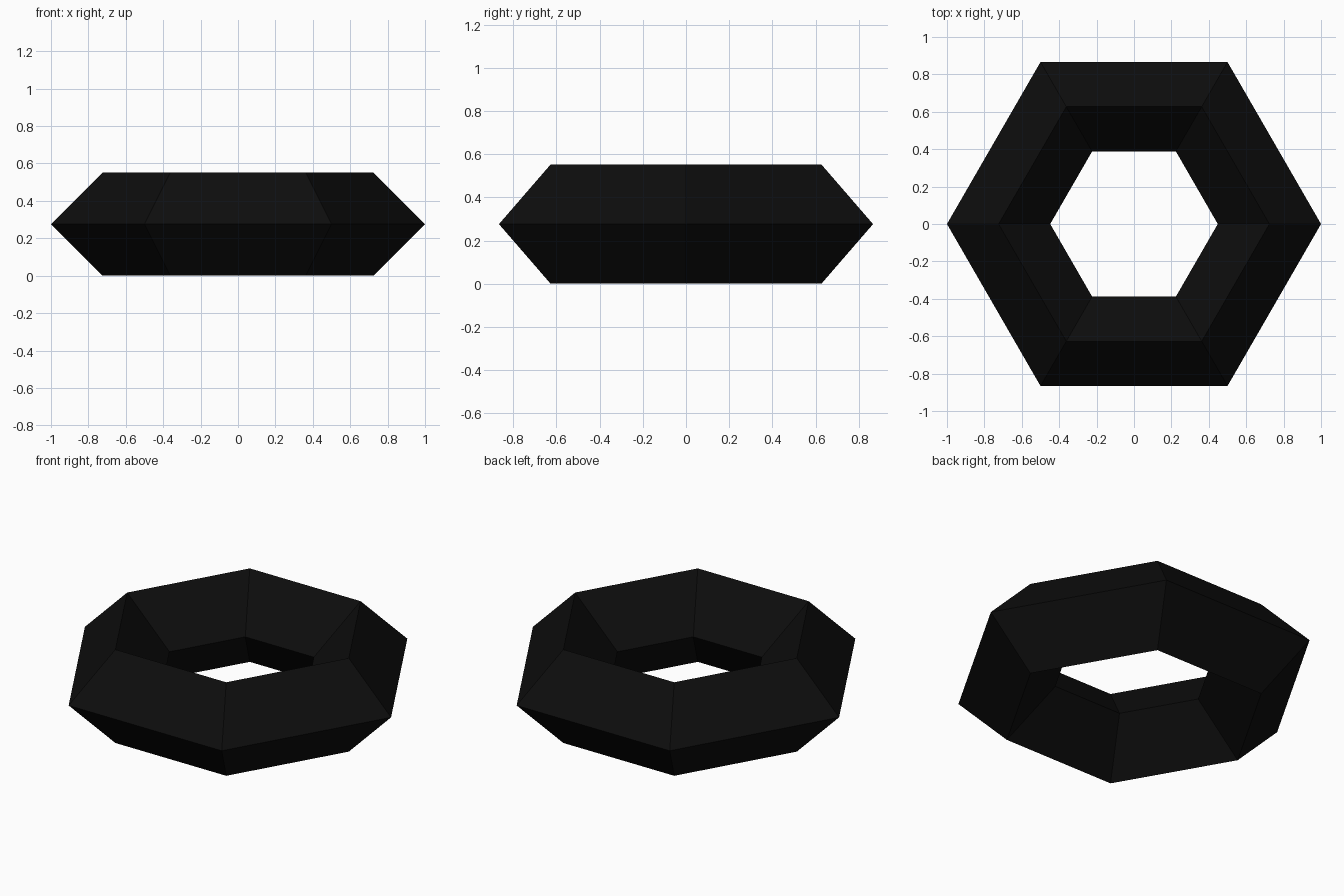
import bpy

if "Cube" in bpy.data.objects:
    bpy.data.objects.remove(bpy.data.objects["Cube"])

RING_RADIUS = 0.724   # centre of the ring to the middle of its section
TUBE_RADIUS = 0.276   # diamond-shaped section

# Near-black material
black = bpy.data.materials.new("near_black")
black.diffuse_color = (0.004, 0.004, 0.004, 1.0)
black.use_nodes = True
black.node_tree.nodes["Principled BSDF"].inputs["Base Color"].default_value = black.diffuse_color

# Six-sided ring with a four-sided section, corners on the x axis
bpy.ops.mesh.primitive_torus_add(
    major_segments=6, minor_segments=4,
    major_radius=RING_RADIUS, minor_radius=TUBE_RADIUS,
    location=(0, 0, TUBE_RADIUS))
ring = bpy.context.object
ring.name = "hexagonal_ring"
ring.data.materials.append(black)
bpy.ops.object.shade_flat()
